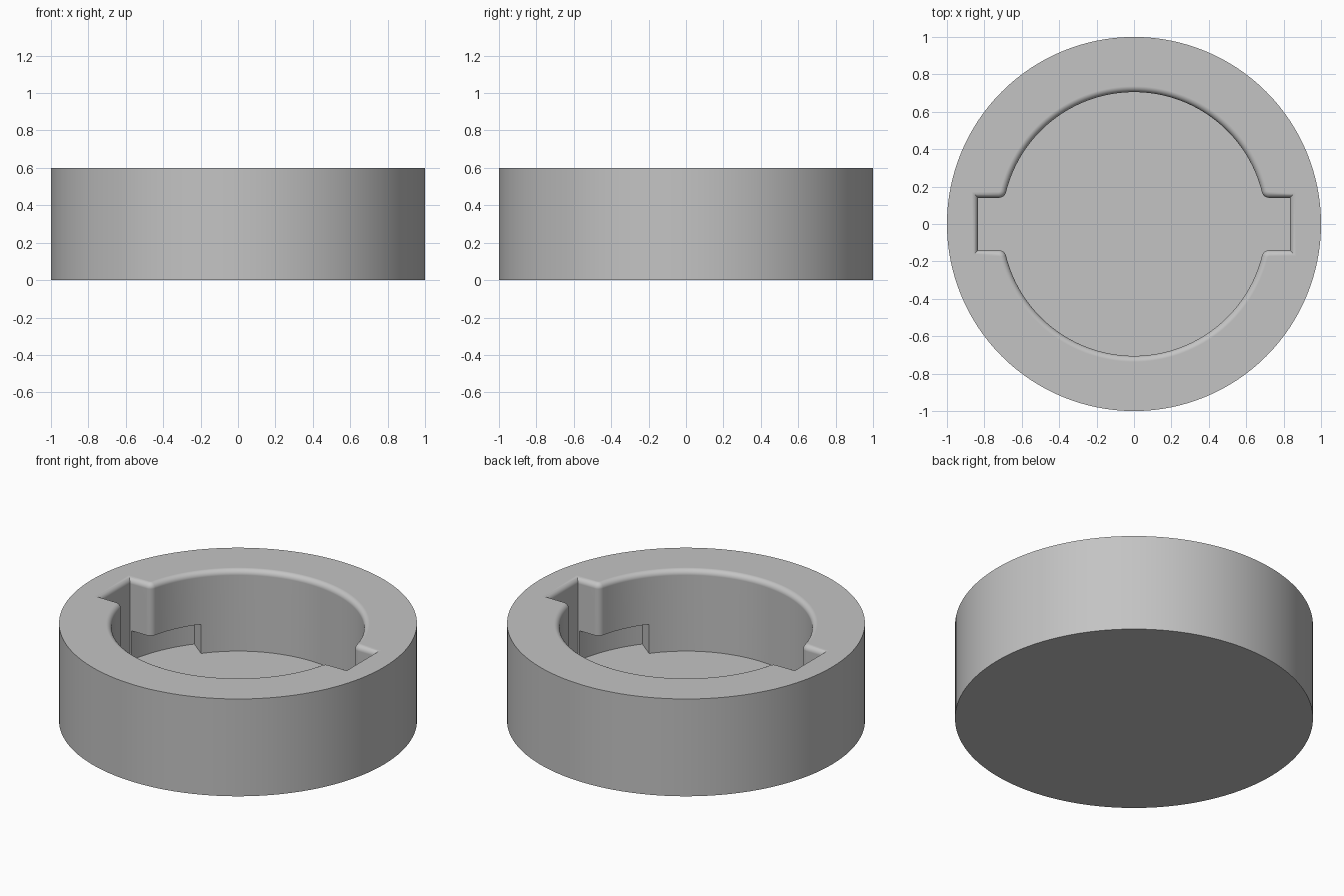
import bpy, bmesh, math
from math import sin, cos, pi, radians

cube = bpy.data.objects.get("Cube")
if cube:
    bpy.data.objects.remove(cube)

HEIGHT, FLOOR = 0.6, 0.1
HOLE_R, SLOT_W, SLOT_L = 0.705, 0.14, 0.835   # bore radius, slot half width, slot reach
CORNER, FILLET = 0.04, 0.032                  # corner rounding, rim rounding
TRACK_TOP, TRACK_ANGLE = 0.28, 38

grey = bpy.data.materials.new("plain_grey")
grey.use_nodes = True
grey.diffuse_color = (0.55, 0.55, 0.55, 1)
grey.node_tree.nodes["Principled BSDF"].inputs["Base Color"].default_value = (0.55, 0.55, 0.55, 1)


def loft(name, rings):
    """Closed solid through rings given as (outline, z)."""
    bm = bmesh.new()
    loops = [[bm.verts.new((x, y, z)) for x, y in pts] for pts, z in rings]
    n = len(loops[0])
    for a, b in zip(loops, loops[1:]):
        for i in range(n):
            j = (i + 1) % n
            bm.faces.new((a[i], a[j], b[j], b[i]))
    bm.faces.new(loops[0][::-1])
    bm.faces.new(loops[-1])
    bmesh.ops.recalc_face_normals(bm, faces=bm.faces)
    mesh = bpy.data.meshes.new(name)
    bm.to_mesh(mesh)
    bm.free()
    mesh.materials.append(grey)
    obj = bpy.data.objects.new(name, mesh)
    bpy.context.collection.objects.link(obj)
    return obj


def arc(cx, cy, r, a0, a1, steps):
    return [(cx + r * cos(a0 + (a1 - a0) * i / steps),
             cy + r * sin(a0 + (a1 - a0) * i / steps)) for i in range(steps + 1)]


def keyhole(grow):
    """Round bore with two opposite slots, grown outward by an offset."""
    cy = SLOT_W + CORNER
    cx = math.sqrt((HOLE_R + CORNER) ** 2 - cy ** 2)
    tangent = math.atan2(cy, cx)
    end = (SLOT_L + grow, SLOT_W + grow)
    corner = arc(cx, cy, CORNER - grow, -pi / 2, tangent - pi, 6)
    bore = arc(0, 0, HOLE_R + grow, tangent, pi - tangent, 64)[1:-1]
    half = [end] + corner + bore + [(-x, y) for x, y in reversed(corner)] + [(-end[0], end[1])]
    return half + [(-x, -y) for x, y in half]


# Solid outer disc
body = loft("socket_body", [(arc(0, 0, 1, 0, 2 * pi, 128)[:-1], z) for z in (0, HEIGHT)])

# Bore and slots with a rounded rim
rings = [(keyhole(0), FLOOR)]
for i in range(9):
    t = pi / 2 * i / 8
    rings.append((keyhole(FILLET * (1 - cos(t))), HEIGHT - FILLET * (1 - sin(t))))
rings.append((keyhole(FILLET), HEIGHT + 0.1))
cutters = [loft("bore_cutter", rings)]

# Undercut locking tracks, running clockwise from each slot
for side, start in (("right", pi), ("left", 0)):
    a0, a1 = start - radians(3), start - radians(TRACK_ANGLE)
    outline = arc(0, 0, SLOT_L, a0, a1, 20) + arc(0, 0, 0.6, a1, a0, 20)
    cutters.append(loft(side + "_track_cutter", [(outline, FLOOR), (outline, TRACK_TOP)]))

bpy.ops.object.select_all(action="DESELECT")
bpy.context.view_layer.objects.active = body
body.select_set(True)
for cutter in cutters:
    mod = body.modifiers.new("cut", "BOOLEAN")
    mod.operation, mod.solver, mod.object = "DIFFERENCE", "EXACT", cutter
    bpy.ops.object.modifier_apply(modifier=mod.name)
    bpy.data.objects.remove(cutter)

# Smooth curved walls, crisp edges and flat faces
bpy.ops.object.shade_smooth_by_angle(angle=radians(30))
weighted = body.modifiers.new("flat_face_normals", "WEIGHTED_NORMAL")
weighted.keep_sharp = True
